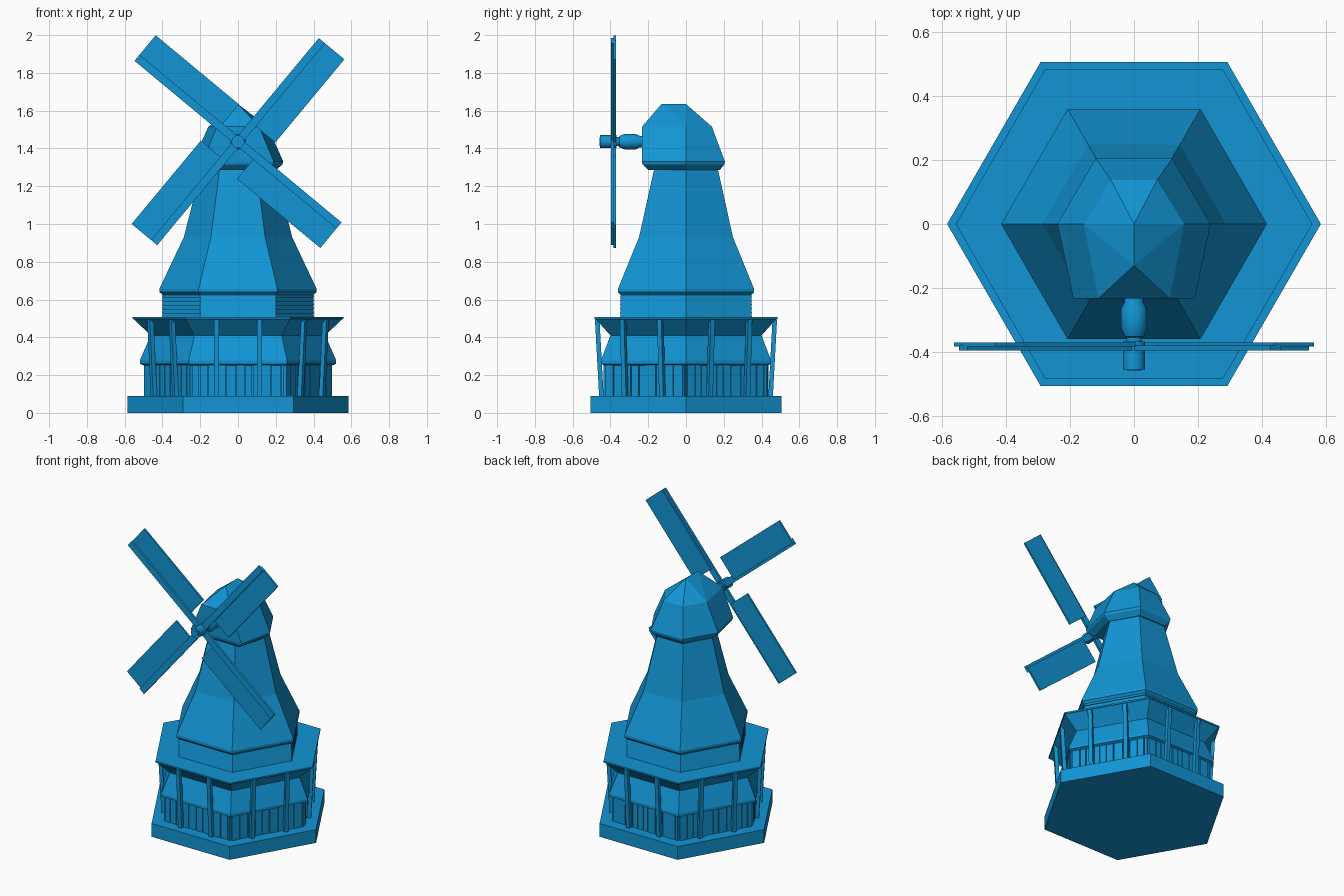
import bpy, bmesh, math, random
from mathutils import Matrix, Vector

if "Cube" in bpy.data.objects:
    bpy.data.objects.remove(bpy.data.objects["Cube"])

random.seed(4)
blue = bpy.data.materials.new("blue")
blue.diffuse_color = (0.006, 0.30, 0.66, 1)
blue.use_nodes = True
blue.node_tree.nodes["Principled BSDF"].inputs["Base Color"].default_value = blue.diffuse_color


def finish(name, bm, smooth=False):
    bmesh.ops.recalc_face_normals(bm, faces=bm.faces)
    me = bpy.data.meshes.new(name)
    bm.to_mesh(me)
    bm.free()
    me.materials.append(blue)
    ob = bpy.data.objects.new(name, me)
    bpy.context.collection.objects.link(ob)
    if smooth:
        bpy.context.view_layer.objects.active = ob
        ob.select_set(True)
        bpy.ops.object.shade_smooth_by_angle(angle=math.radians(35))
        ob.select_set(False)
    return ob


def loft(bm, rings, closed=True):
    """Skin a stack of equal-length rings of points."""
    rows = [[bm.verts.new(p) for p in ring] for ring in rings]
    n = len(rows[0])
    for a, b in zip(rows, rows[1:]):
        for i in range(n):
            bm.faces.new((a[i], a[(i + 1) % n], b[(i + 1) % n], b[i]))
    bm.faces.new(rows[0][::-1])
    if closed:
        bm.faces.new(rows[-1])
    return rows


def lathe(name, profile, sides=6, matrix=Matrix(), smooth=False):
    """Turn (radius, height) pairs around z."""
    bm = bmesh.new()
    loft(bm, [[(r * math.cos(math.tau * i / sides), r * math.sin(math.tau * i / sides), z)
               for i in range(sides)] for r, z in profile])
    bm.transform(matrix)
    return finish(name, bm, smooth)


def box(bm, lo, hi, matrix=Matrix(), lean=0.0):
    """Box between two corners; lean shifts the top along -y."""
    vs = bmesh.ops.create_cube(bm, size=1)["verts"]
    lo, hi = Vector(lo), Vector(hi)
    for v in vs:
        top = v.co.z > 0
        v.co = Vector([lo[k] + (v.co[k] + 0.5) * (hi[k] - lo[k]) for k in range(3)])
        if top:
            v.co.y -= lean
        v.co = matrix @ v.co


# Hexagonal stages of the building
lathe("base_slab", [(0.585, 0), (0.585, 0.09)])
lathe("lower_wall", [(0.49, 0.088), (0.49, 0.258)])
lathe("lower_skirt", [(0.50, 0.252), (0.52, 0.26), (0.52, 0.278), (0.462, 0.41), (0.462, 0.43)])
lathe("deck", [(0.462, 0.41), (0.55, 0.495), (0.558, 0.497), (0.558, 0.507)])
lathe("tower", [(0.40, 0.625), (0.416, 0.64), (0.416, 0.657), (0.287, 0.93), (0.195, 1.29)])

# Clapboard band between the deck and the tower
boards = []
for i in range(6):
    z = 0.505 + i * 0.021
    boards += [(0.404, z), (0.398, z + 0.021)]
lathe("clapboard_band", boards)

# Upright planks and leaning deck posts on each of the six sides
planks, posts = bmesh.new(), bmesh.new()
for side in range(6):
    turn = Matrix.Rotation(math.radians(60 * side), 4, "Z")
    x = -0.245
    while x < 0.235:
        end = min(x + random.uniform(0.035, 0.06), 0.245)
        depth = random.uniform(0.008, 0.014)
        box(planks, (x + 0.002, -0.424 - depth, 0.089), (end - 0.002, -0.42, 0.254), turn)
        x = end
    for px in (-0.114, 0.114):
        box(posts, (px - 0.013, -0.46, 0.088), (px + 0.013, -0.436, 0.495), turn, lean=0.022)
finish("wall_planks", planks)
finish("deck_posts", posts)

# Cap: six-sided with a wide gabled front
bm = bmesh.new()


def cap_ring(side, back_x, back_y, front_x, front_y, z):
    return [(side, 0, z), (back_x, back_y, z), (-back_x, back_y, z),
            (-side, 0, z), (-front_x, front_y, z), (front_x, front_y, z)]


rows = loft(bm, [cap_ring(0.20, 0.10, 0.178, 0.15, -0.20, 1.285),
                 cap_ring(0.235, 0.118, 0.203, 0.185, -0.23, 1.315),
                 cap_ring(0.24, 0.12, 0.206, 0.19, -0.233, 1.33),
                 cap_ring(0.157, 0.072, 0.137, 0.112, -0.233, 1.515)], closed=False)
r, br, bl, l, fl, fr = rows[-1]
peak = bm.verts.new((0, 0, 1.635))
gable = bm.verts.new((0, -0.13, 1.635))
for f in ((r, br, peak), (br, bl, peak), (bl, l, peak), (l, gable, peak), (l, fl, gable),
          (fl, fr, gable), (fr, r, gable), (r, peak, gable)):
    bm.faces.new(f)
finish("cap", bm)

# Axle and hub, pointing to the front
HUB_Z = 1.436
forward = Matrix.Translation((0, 0, HUB_Z)) @ Matrix.Rotation(math.radians(90), 4, "X")
lathe("axle", [(0.03, 0.20), (0.03, 0.245), (0.041, 0.265), (0.041, 0.325), (0.03, 0.352),
               (0.024, 0.355), (0.024, 0.40)], 24, forward, True)
lathe("hub", [(0.034, 0.368), (0.034, 0.455)], 24, forward, True)
lathe("hub_pin", [(0.022, 0.44), (0.022, 0.459)], 24, forward, True)

# Four sails: a front spar with an offset panel behind it
spars, panels = bmesh.new(), bmesh.new()
for k in range(4):
    turn = Matrix.Translation((0, 0, HUB_Z)) @ Matrix.Rotation(-math.radians(50.3 + 90 * k), 4, "Y")
    box(spars, (0.02, -0.396, -0.021), (0.695, -0.381, 0.021), turn)
    box(panels, (0.122, -0.383, -0.155), (0.695, -0.371, 0.005), turn)
finish("sail_spars", spars)
finish("sail_panels", panels)
